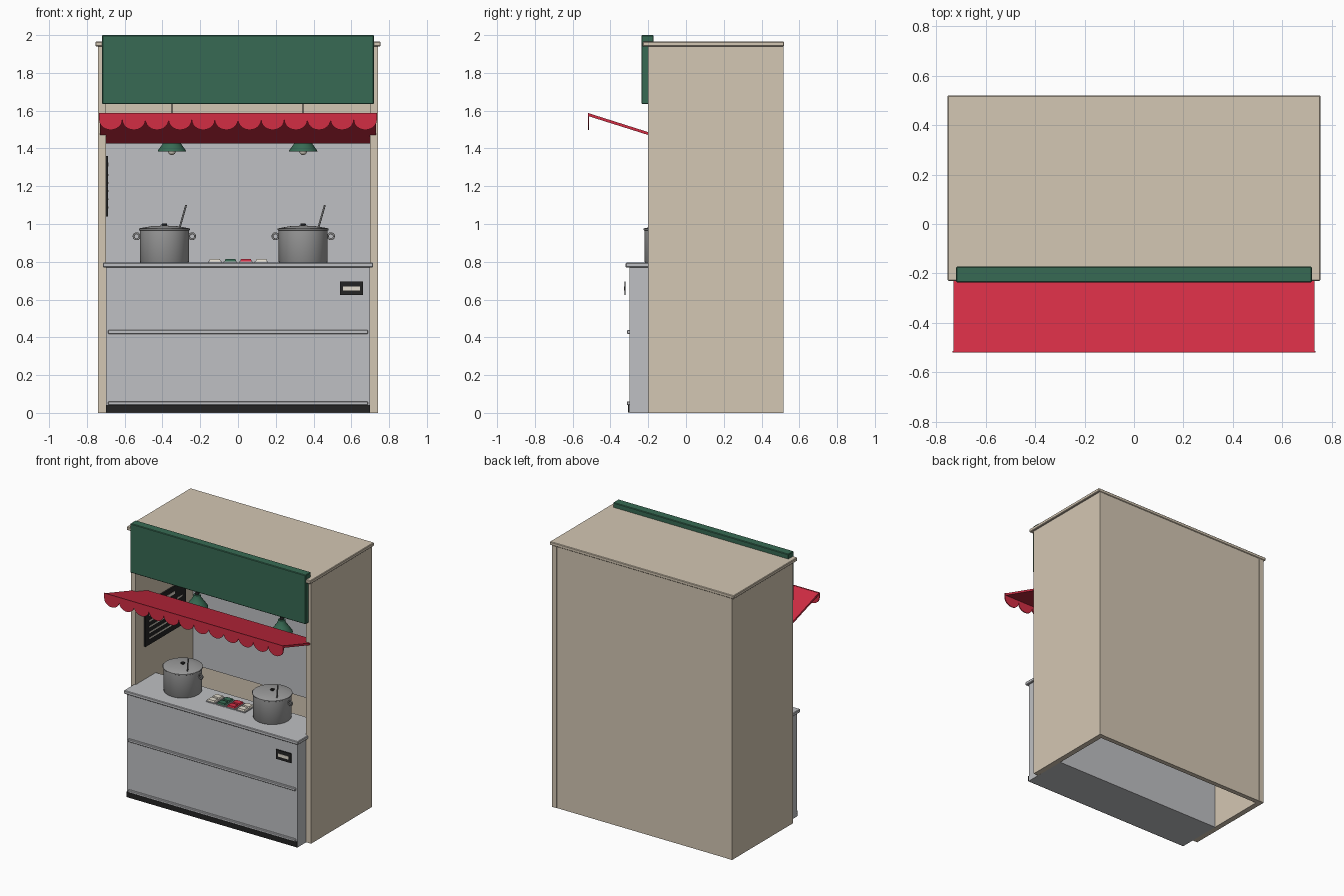
import bpy, bmesh, math
from mathutils import Vector, Matrix

if "Cube" in bpy.data.objects:
    bpy.data.objects.remove(bpy.data.objects["Cube"])


def material(name, rgb):
    lin = [(c / 255 / 12.92) if c < 11 else ((c / 255 + 0.055) / 1.055) ** 2.4 for c in rgb]
    m = bpy.data.materials.new(name)
    m.use_nodes = True
    m.diffuse_color = (*lin, 1)
    m.node_tree.nodes["Principled BSDF"].inputs["Base Color"].default_value = (*lin, 1)
    return m


beige = material("warm beige", (212, 199, 179))
steel = material("light steel", (191, 192, 195))
pot_metal = material("pot metal", (156, 156, 156))
red = material("awning red", (210, 45, 68))
green = material("dark green", (55, 106, 83))
black = material("soft black", (36, 36, 36))
cream = material("cream", (226, 219, 205))


def finish(name, bm, mat, smooth=False):
    bmesh.ops.recalc_face_normals(bm, faces=bm.faces)
    me = bpy.data.meshes.new(name)
    bm.to_mesh(me)
    bm.free()
    me.materials.append(mat)
    ob = bpy.data.objects.new(name, me)
    bpy.context.collection.objects.link(ob)
    if smooth:
        bpy.ops.object.select_all(action="DESELECT")
        ob.select_set(True)
        bpy.context.view_layer.objects.active = ob
        bpy.ops.object.shade_smooth_by_angle(angle=math.radians(40))
    return ob


def box(name, x, y, z, mat, bevel=0.0, taper=1.0):
    """Box given by its (min, max) range on each axis."""
    bm = bmesh.new()
    bmesh.ops.create_cube(bm, size=1)
    for v in bm.verts:
        k = taper if v.co.z > 0 else 1
        v.co = [(r[0] + r[1]) / 2 + c * (r[1] - r[0]) * s
                for r, c, s in zip((x, y, z), v.co, (k, k, 1))]
    if bevel:
        bmesh.ops.bevel(bm, geom=bm.edges[:], offset=bevel, segments=1, affect="EDGES")
    return finish(name, bm, mat)


def lathe(name, profile, centre, mat, steps=32):
    """Turn a (radius, height) profile about a vertical axis."""
    bm = bmesh.new()
    vs = [bm.verts.new((r, 0, z)) for r, z in profile]
    es = [bm.edges.new(p) for p in zip(vs, vs[1:])]
    bmesh.ops.spin(bm, geom=vs + es, cent=(0, 0, 0), axis=(0, 0, 1),
                   angle=math.tau, steps=steps)
    bmesh.ops.remove_doubles(bm, verts=bm.verts, dist=0.0005)
    bmesh.ops.translate(bm, verts=bm.verts, vec=centre)
    return finish(name, bm, mat, True)


def rod(name, a, b, radius, mat):
    a, b = Vector(a), Vector(b)
    turn = (b - a).to_track_quat("Z", "Y").to_matrix().to_4x4()
    bm = bmesh.new()
    bmesh.ops.create_cone(bm, cap_ends=True, segments=10, radius1=radius, radius2=radius,
                          depth=(b - a).length, matrix=Matrix.Translation((a + b) / 2) @ turn)
    return finish(name, bm, mat, True)


def ring(name, centre, major, minor, mat):
    bpy.ops.mesh.primitive_torus_add(location=centre, rotation=(math.pi / 2, 0, 0),
                                     major_radius=major, minor_radius=minor,
                                     major_segments=20, minor_segments=8)
    ob = bpy.context.object
    ob.name = name
    ob.data.materials.append(mat)
    bpy.ops.object.shade_smooth()


def prism(name, outline, axis, start, depth, mat):
    """Extrude a 2D outline along axis 0 (outline in y,z) or 1 (outline in x,z)."""
    bm = bmesh.new()
    pts = [(start, p, q) if axis == 0 else (p, start, q) for p, q in outline]
    f = bm.faces.new([bm.verts.new(p) for p in pts])
    ext = bmesh.ops.extrude_face_region(bm, geom=[f])["geom"]
    vec = (depth, 0, 0) if axis == 0 else (0, depth, 0)
    bmesh.ops.translate(bm, verts=[g for g in ext if isinstance(g, bmesh.types.BMVert)], vec=vec)
    return finish(name, bm, mat)


# Cabin shell, open at the bottom and front
for side, name in ((1, "left_wall"), (-1, "right_wall")):
    box(name, sorted((side * 0.7, side * 0.74)), (-0.2, 0.517), (0, 1.94), beige)
box("back_wall", (-0.7, 0.7), (0.48, 0.515), (0, 1.94), beige)
box("roof", (-0.755, 0.755), (-0.23, 0.52), (1.94, 1.965), beige, 0.004)
box("back_splash", (-0.7, 0.7), (0.47, 0.481), (0.69, 1.5), steel)
box("sign_board", (-0.72, 0.72), (-0.236, -0.172), (1.635, 2), green, 0.004)

# Counter with ledges and kick plate
box("counter", (-0.7, 0.7), (-0.3, 0.04), (0, 0.77), steel)
box("counter_top", (-0.715, 0.715), (-0.32, 0.04), (0.77, 0.795), steel, 0.004)
box("middle_ledge", (-0.688, 0.688), (-0.313, -0.29), (0.418, 0.438), steel, 0.003)
box("lower_ledge", (-0.688, 0.688), (-0.313, -0.29), (0.042, 0.06), steel, 0.003)
box("kick_plate", (-0.7, 0.7), (-0.307, -0.29), (0.002, 0.042), black)
box("price_plate", (0.54, 0.662), (-0.326, -0.319), (0.625, 0.695), black)
box("price_label", (0.557, 0.645), (-0.328, -0.325), (0.647, 0.67), cream)

# Awning slab with a scalloped valance
prism("awning", [(-0.52, 1.588), (-0.06, 1.442), (-0.06, 1.427), (-0.52, 1.572)],
      0, -0.73, 1.46, red)
count = 12
pitch = 1.47 / count
for i in range(count):
    cx = -0.735 + pitch * (i + 0.5)
    arc = [(cx + pitch / 2 * math.cos(t), 1.552 - 0.054 * math.sin(t))
           for t in (math.pi * k / 12 for k in range(13))]
    prism(f"scallop_{i + 1}", [(cx - pitch / 2, 1.588), (cx + pitch / 2, 1.588)] + arc,
          1, -0.52, 0.007, red)

# Hanging lamps
for x, side in ((0.345, "left"), (-0.35, "right")):
    at = (x, 0.02, 0)
    rod(side + "_lamp_cord", (x, 0.02, 1.49), (x, 0.02, 1.945), 0.003, black)
    lathe(side + "_lamp_shade", [(0.075, 1.384), (0.073, 1.391), (0.045, 1.43), (0.028, 1.455),
                                 (0.024, 1.475), (0, 1.478)], at, green)
    lathe(side + "_lamp_cap", [(0.014, 1.475), (0.012, 1.495), (0, 1.5)], at, black, 16)
    bulb = [(0.021 * math.sin(math.pi * k / 8), 1.386 - 0.021 * math.cos(math.pi * k / 8))
            for k in range(9)]
    lathe(side + "_lamp_bulb", bulb, at, cream, 16)

# Cooking pots with lid, knob, ring handles and ladle
for x, side in ((0.345, "left"), (-0.39, "right")):
    y = -0.09
    at = (x, y, 0)
    lathe(side + "_pot", [(0, 0.795), (0.126, 0.795), (0.13, 0.8), (0.13, 0.965), (0.135, 0.968),
                          (0.135, 0.975), (0.128, 0.978), (0.07, 0.988), (0, 0.992)], at, pot_metal, 40)
    lathe(side + "_pot_knob", [(0.007, 0.988), (0.015, 0.995), (0.013, 1.002), (0, 1.004)],
          at, black, 16)
    for s in (1, -1):
        ring(side + "_pot_handle", (x + s * 0.147, y, 0.935), 0.016, 0.005, pot_metal)
    rod(side + "_ladle", (x + 0.075, y - 0.055, 0.96), (x + 0.115, y - 0.1, 1.1), 0.005, pot_metal)

# Ingredient trays between the pots
for i, mat in enumerate((cream, green, red, cream)):
    cx = -0.122 + 0.082 * i
    box(f"tray_{i + 1}", (cx - 0.036, cx + 0.036), (-0.15, -0.03), (0.795, 0.802), steel)
    for row, y in enumerate((-0.145, -0.087)):
        box(f"tray_{i + 1}_food_{row + 1}", (cx - 0.031, cx + 0.031), (y, y + 0.05),
            (0.802, 0.814), mat, taper=0.85)

# Menu board on the inner right wall, with pale rows
box("menu_board", (-0.701, -0.688), (-0.1, 0.37), (1.04, 1.36), black)
box("menu_heading", (-0.689, -0.686), (0.03, 0.24), (1.305, 1.325), cream)
for i in range(5):
    z = 1.255 - 0.043 * i
    end = 0.17 + 0.03 * (i % 3)
    box(f"menu_row_{i + 1}", (-0.689, -0.686), (-0.06, end), (z, z + 0.01), cream)
    box(f"menu_price_{i + 1}", (-0.689, -0.686), (0.27, 0.33), (z, z + 0.01), cream)
